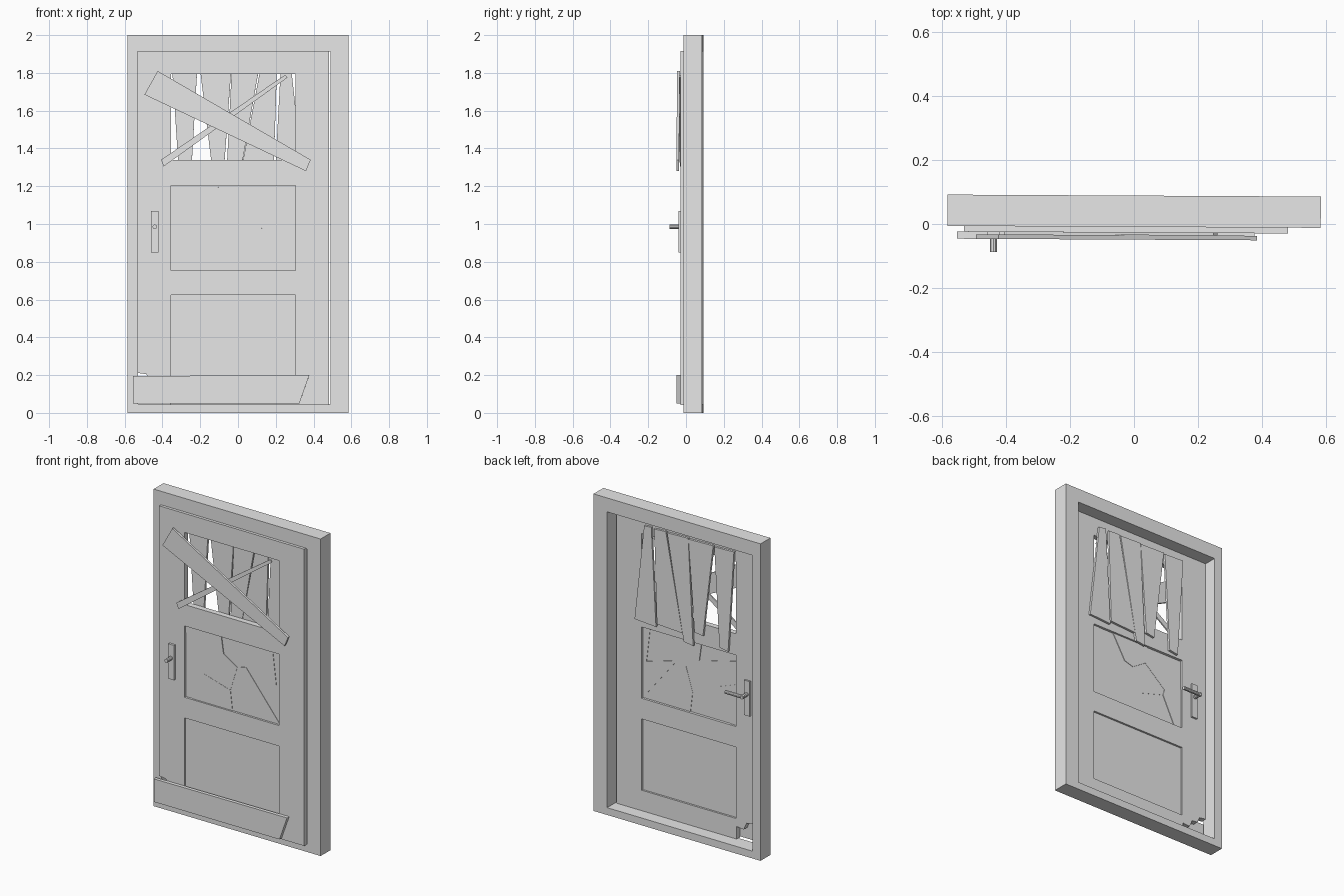
import bpy, bmesh, math
from mathutils import Matrix, Vector

cube = bpy.data.objects.get("Cube")
if cube:
    bpy.data.objects.remove(cube, do_unlink=True)

grey = bpy.data.materials.new("plain grey")
grey.use_nodes = True
grey.diffuse_color = (0.8, 0.8, 0.8, 1)
grey.node_tree.nodes["Principled BSDF"].inputs["Base Color"].default_value = (0.8, 0.8, 0.8, 1)

# The whole door set is turned very slightly on its base
TURN = Matrix.Rotation(math.radians(-0.3), 4, 'Z')
UPRIGHT = Matrix.Rotation(math.radians(90), 4, 'X')


def add_mesh(name, mesh):
    mesh.materials.clear()
    mesh.materials.append(grey)
    obj = bpy.data.objects.new(name, mesh)
    bpy.context.scene.collection.objects.link(obj)
    return obj


def plate(name, loops, front, back):
    """Upright plate: the first loop is the outline, the others are holes."""
    curve = bpy.data.curves.new(name + " outline", 'CURVE')
    curve.dimensions = '2D'
    curve.fill_mode = 'BOTH'
    curve.extrude = (back - front) / 2
    for loop in loops:
        spline = curve.splines.new('POLY')
        spline.points.add(len(loop) - 1)
        for point, (x, z) in zip(spline.points, loop):
            point.co = (x, z, 0, 1)
        spline.use_cyclic_u = True
    temp = bpy.data.objects.new(name + " outline", curve)
    bpy.context.scene.collection.objects.link(temp)
    graph = bpy.context.evaluated_depsgraph_get()
    mesh = bpy.data.meshes.new_from_object(temp.evaluated_get(graph))
    bpy.data.objects.remove(temp, do_unlink=True)
    bpy.data.curves.remove(curve)

    bm = bmesh.new()
    bm.from_mesh(mesh)
    bmesh.ops.remove_doubles(bm, verts=bm.verts, dist=0.0001)
    bmesh.ops.recalc_face_normals(bm, faces=bm.faces)
    for face in bm.faces:
        face.smooth = False
    middle = Matrix.Translation((0, (front + back) / 2, 0))
    bm.transform(TURN @ middle @ UPRIGHT)
    bm.to_mesh(mesh)
    bm.free()
    mesh.name = name
    return add_mesh(name, mesh)


def rod(name, start, end, radius):
    start, end = Vector(start), Vector(end)
    axis = end - start
    bm = bmesh.new()
    bmesh.ops.create_cone(bm, cap_ends=True, segments=10, radius1=radius,
                          radius2=radius, depth=axis.length)
    aim = axis.to_track_quat('Z', 'Y').to_matrix().to_4x4()
    bm.transform(TURN @ Matrix.Translation((start + end) / 2) @ aim)
    mesh = bpy.data.meshes.new(name)
    bm.to_mesh(mesh)
    bm.free()
    return add_mesh(name, mesh)


def rect(x0, x1, z0, z1):
    return [(x0, z0), (x1, z0), (x1, z1), (x0, z1)]


# Frame
plate("door_frame", [rect(-0.585, 0.585, 0, 2), rect(-0.53, 0.49, 0.046, 1.912)], -0.009, 0.089)

# Door leaf with three openings and a broken lower corner
LEFT, RIGHT = -0.355, 0.305
leaf = [(0.483, 0.043), (0.483, 1.915), (-0.533, 1.915), (-0.533, 0.212), (-0.485, 0.205),
        (-0.47, 0.17), (-0.43, 0.165), (-0.41, 0.12), (-0.36, 0.125), (-0.36, 0.043)]
openings = [rect(LEFT, RIGHT, low, high)
            for low, high in ((1.34, 1.795), (0.755, 1.205), (0.175, 0.625))]
plate("door_leaf", [leaf] + openings, -0.027, 0.008)
plate("lower_panel", [openings[2]], -0.016, -0.004)

# Cracked pane: named crack points joined into shards
P = {
    'A': (LEFT, 1.205), 'B': (-0.106, 1.205), 'C': (0.153, 1.205), 'D': (0.254, 1.205),
    'E': (RIGHT, 1.205), 'F': (LEFT, 1.16), 'G': (-0.09, 1.095), 'H': (0.005, 1.035),
    'I': (0.065, 1.053), 'J': (0.28, 0.99), 'K': (RIGHT, 0.96), 'L': (LEFT, 1.015),
    'M': (-0.233, 0.97), 'N': (-0.222, 0.932), 'O': (-0.042, 0.88), 'P': (LEFT, 0.755),
    'Q': (-0.307, 0.755), 'R': (-0.027, 0.755), 'S': (RIGHT, 0.755),
}
shards = "ABGF FGML BCIHG GHONM LMNQP NORQ HISRO IJKS CDJI DEKJ".split()
for i, shard in enumerate(shards):
    shift = 0.0025 * (i * 2 % 5 - 2) / 2
    plate(f"glass_shard_{i + 1}", [[P[key] for key in shard]], -0.014 + shift, -0.006 + shift)

# Boards nailed behind the top opening: top edge, bottom edge, bottom height
boards = [((-0.351, -0.214), (-0.31, -0.25), 1.22),
          ((-0.206, -0.033), (-0.134, -0.075), 1.27),
          ((-0.031, 0.117), (-0.065, 0.0), 1.19),
          ((0.126, 0.207), (0.01, 0.188), 1.25),
          ((0.228, 0.278), (0.195, 0.345), 1.24)]
for i, (top, bottom, low) in enumerate(boards):
    outline = [(bottom[0], low), (bottom[1], low + 0.01), (top[1], 1.855), (top[0], 1.86)]
    plate(f"back_board_{i + 1}", [outline], 0.008, 0.022)

# Planks nailed across the front
plate("thin_slat", [[(-0.407, 1.34), (-0.393, 1.305), (0.262, 1.775), (0.25, 1.79)]], -0.035, -0.027)
plate("wide_plank", [[(-0.425, 1.81), (-0.495, 1.685), (0.36, 1.28), (0.385, 1.34)]], -0.049, -0.035)
plate("bottom_plank", [[(-0.555, 0.05), (0.325, 0.05), (0.378, 0.2), (-0.555, 0.195)]], -0.049, -0.027)

# Handle: plates on both sides, a stub in front and a lever behind
HX, HZ = -0.44, 0.985
for side, front, back in (("front", -0.041, -0.027), ("back", 0.008, 0.02)):
    plate(f"{side}_handle_plate", [rect(HX - 0.02, HX + 0.02, 0.85, 1.07)], front, back)
rod("handle_spindle", (HX, -0.09, HZ), (HX, 0.072, HZ), 0.012)
rod("back_lever", (HX - 0.01, 0.062, HZ), (HX + 0.12, 0.062, HZ), 0.011)
